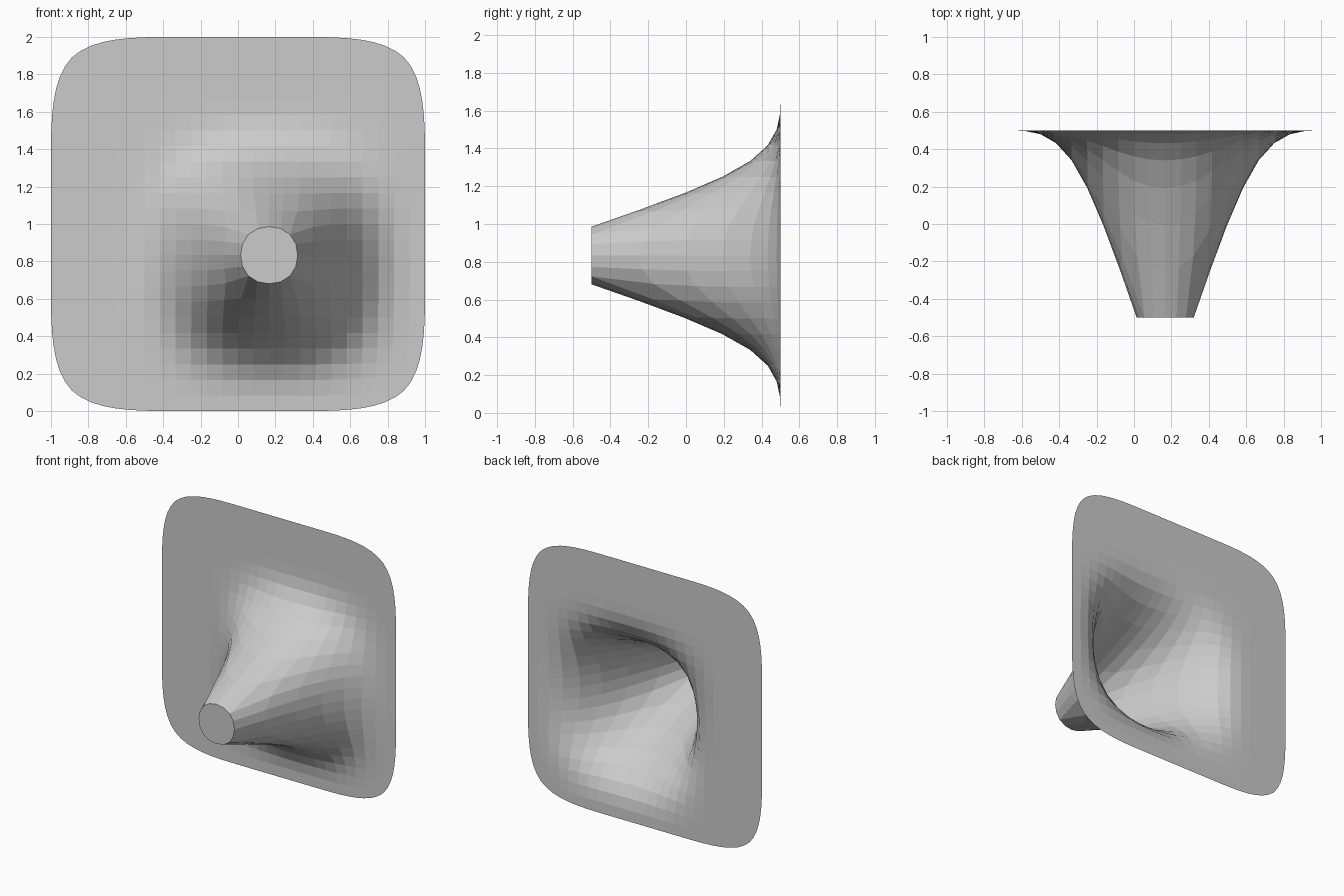
import bpy, bmesh
from mathutils import Vector

if "Cube" in bpy.data.objects:
    bpy.data.objects.remove(bpy.data.objects["Cube"])

# Panel: 6 x 6 control grid, upright, facing -y
bm = bmesh.new()
bmesh.ops.create_grid(bm, x_segments=6, y_segments=6, size=1.0)
for v in bm.verts:
    x, z = v.co.x, v.co.y
    if abs(x) > 0.99 and abs(z) > 0.99:      # round the four corners
        x, z = x * 11 / 12, z * 11 / 12
    v.co = Vector((x, 0.5, z + 1))

# Horn: pull one off-centre cell forward, keeping its rim sharp
crease = bm.edges.layers.float.new("crease_edge")
target = Vector((1 / 6, 0.5, 5 / 6))
tip = min(bm.faces, key=lambda f: (f.calc_center_median() - target).length)
for v in tip.verts:
    v.co.y = -0.5
for e in tip.edges:
    e[crease] = 1.0

mesh = bpy.data.meshes.new("horn_panel")
bm.to_mesh(mesh)
bm.free()
panel = bpy.data.objects.new("horn_panel", mesh)
bpy.context.collection.objects.link(panel)

# Two levels of smoothing, flat faces
sub = panel.modifiers.new("subdivision", 'SUBSURF')
sub.levels = sub.render_levels = 2
